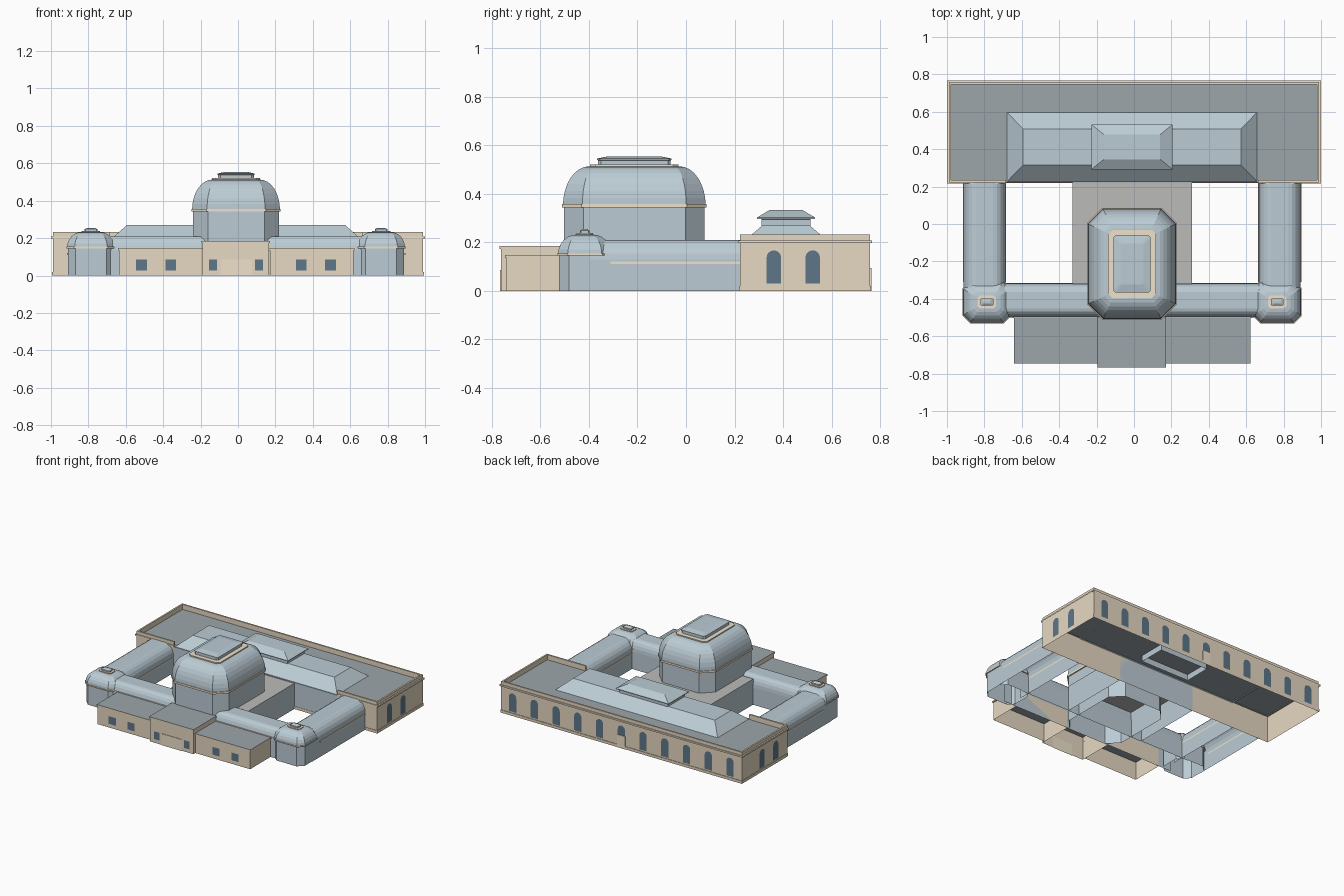
import bpy, bmesh
from math import sin, cos, pi

if "Cube" in bpy.data.objects:
    bpy.data.objects.remove(bpy.data.objects["Cube"])

CX = -0.0105  # axis of symmetry of the inner buildings


def material(name, rgb):
    m = bpy.data.materials.new(name)
    m.diffuse_color = (*rgb, 1)
    m.use_nodes = True
    m.node_tree.nodes["Principled BSDF"].inputs["Base Color"].default_value = m.diffuse_color
    return m


STONE = material("stone", (0.80, 0.69, 0.54))
TRIM = material("trim", (0.86, 0.76, 0.60))
METAL = material("blue_grey", (0.50, 0.60, 0.66))
ROOF = material("roof_grey", (0.34, 0.38, 0.41))
PAVING = material("link_roof", (0.50, 0.50, 0.49))
GLASS = material("window", (0.11, 0.18, 0.25))


def finish(name, bm, mat, top=None):
    bmesh.ops.recalc_face_normals(bm, faces=bm.faces)
    me = bpy.data.meshes.new(name)
    bm.to_mesh(me)
    bm.free()
    me.materials.append(mat)
    if top:
        me.materials.append(top)
        for p in me.polygons:
            if p.normal.z > 0.9:
                p.material_index = 1
    ob = bpy.data.objects.new(name, me)
    bpy.context.collection.objects.link(ob)
    return ob


def loft(name, cx, cy, rings, mat, top=None, cap=True):
    """Stack of rectangular rings (half x, half y, corner cut, z), open below."""
    bm = bmesh.new()
    prev = None
    for hx, hy, c, z in rings:
        if c:
            pts = [(hx, -hy + c), (hx, hy - c), (hx - c, hy), (-hx + c, hy),
                   (-hx, hy - c), (-hx, -hy + c), (-hx + c, -hy), (hx - c, -hy)]
        else:
            pts = [(hx, -hy), (hx, hy), (-hx, hy), (-hx, -hy)]
        cur = [bm.verts.new((cx + x, cy + y, z)) for x, y in pts]
        n = len(cur)
        if prev:
            for i in range(n):
                bm.faces.new((prev[i], prev[(i + 1) % n], cur[(i + 1) % n], cur[i]))
        prev = cur
    if cap:
        bm.faces.new(prev)
    return finish(name, bm, mat, top)


def box(name, x0, x1, y0, y1, z0, z1, mat, top=None):
    hx, hy = (x1 - x0) / 2, (y1 - y0) / 2
    return loft(name, (x0 + x1) / 2, (y0 + y1) / 2, [(hx, hy, 0, z0), (hx, hy, 0, z1)], mat, top)


def panel(name, outline, place, mat):
    """Flat face from a 2D outline, put in space by a function."""
    bm = bmesh.new()
    bm.faces.new([bm.verts.new(place(u, v)) for u, v in outline])
    return finish(name, bm, mat)


def gallery(name, half, place, a, b):
    """Vaulted corridor: cross-section swept from a to b, open below."""
    arc = [(half - (half - 0.045) * (1 - cos(t)), 0.13 + 0.08 * sin(t))
           for t in [i * pi / 10 for i in range(6)]]
    right = [(half, 0)] + arc
    section = right + [(-u, v) for u, v in reversed(right)]
    bm = bmesh.new()
    ends = [[bm.verts.new(place(u, s, v)) for u, v in section] for s in (a, b)]
    for i in range(len(section) - 1):
        bm.faces.new((ends[0][i], ends[0][i + 1], ends[1][i + 1], ends[1][i]))
    return finish(name, bm, METAL)


def domed_hall(name, cx, cy, hx, hy, cut, eave, inset, rise, steps):
    """Cut-corner walls, band at the eave, curved roof."""
    w = (hx - .004, hy - .004, cut)
    o = (hx + .004, hy + .004, cut)
    e = 0.006 * hx / 0.235 + 0.001
    loft(name + "_walls", cx, cy, [(*w, 0), (*w, eave)], METAL, cap=False)
    loft(name + "_eave_band", cx, cy, [(*w, eave - e), (*o, eave - e), (*o, eave + e),
                                       (hx, hy, cut, eave + e)], TRIM, cap=False)
    rings = []
    for i in range(steps + 1):
        t = i * pi / 2 / steps
        d = inset * (1 - cos(t))
        rings.append((hx - d, hy - d, cut * (1 - 0.7 * d / inset), eave + rise * sin(t)))
    loft(name + "_dome", cx, cy, rings, METAL)


# Rear main building: plinth, walls, cornice, parapets
Y0, Y1 = 0.222, 0.758
box("rear_walls", -.99, .99, Y0, Y1, 0, .195, STONE, ROOF)
YM, YH = (Y0 + Y1) / 2, (Y1 - Y0) / 2
loft("rear_plinth", 0, YM, [(.994, YH + .004, 0, 0), (.994, YH + .004, 0, .02), (.99, YH, 0, .02)],
     STONE, cap=False)
box("rear_parapet_back", -.99, .99, Y1 - .012, Y1, .19, .232, STONE)
box("rear_cornice_back", -1, 1, Y1 - .004, Y1 + .008, .197, .208, TRIM)
for s in (-1, 1):
    a, b = sorted((s * .978, s * .99))
    box("rear_parapet_side", a, b, Y0, Y1, .19, .232, STONE)
    a, b = sorted((s * .986, s * 1))
    box("rear_cornice_side", a, b, Y0 - .006, Y1 + .008, .197, .208, TRIM)
    a, b = sorted((CX + s * .673, s * .99))
    box("rear_parapet_front", a, b, Y0, Y0 + .012, .19, .232, STONE)
    box("rear_cornice_front", a, b, Y0 - .006, Y0 + .004, .197, .208, TRIM)
panel("rear_courtyard_wall", [(-.673, 0), (.673, 0), (.673, .195), (-.673, .195)],
      lambda u, v: (CX + u, Y0 - .002, v), METAL)

# Rear hipped roof with raised roof light
loft("rear_hip_roof", CX, .412, [(.673, .19, 0, .19), (.583, .097, 0, .27)], METAL)
loft("rear_roof_light", CX, .412, [(.2, .1, 0, .15), (.2, .1, 0, .295), (.217, .12, 0, .297),
                                   (.217, .12, 0, .302), (.15, .066, 0, .334)], METAL)

# Arched windows of the rear building
W, SPRING = 0.03, 0.137
arch = [(-W, .03), (W, .03)] + [(W * cos(i * pi / 8), SPRING + W * sin(i * pi / 8)) for i in range(9)]
for i in range(11):
    x = (i - 5) * 0.179
    panel("rear_arched_window", arch, lambda u, v: (x + u, Y1 + .002, v), GLASS)
box("rear_door", -.032, .032, Y1, Y1 + .006, 0, .095, TRIM)
for s in (-1, 1):
    for y in (.362, .522):
        panel("side_arched_window", arch, lambda u, v: (s * .992, y + u, v), GLASS)

# Central link between the great hall and the rear building
box("central_link", -.33, .31, -.32, Y0, 0, .19, METAL, PAVING)

# Great domed hall with lantern
HY = -.213
domed_hall("great_hall", CX, HY, .235, .294, .08, .35, .107, .163, 8)
loft("great_hall_roof_ring", CX, HY, [(.128, .182, .022, .508), (.128, .182, .022, .521),
                                      (.108, .162, .018, .521)], TRIM)
loft("great_hall_lantern", CX, HY, [(.096, .15, .012, .515), (.096, .15, .012, .538), (.1, .154, .012, .539),
                                    (.1, .154, .012, .545), (.06, .11, .008, .554)], METAL)

# Side galleries and corner pavilions
for s in (-1, 1):
    gx = CX + s * .789
    gallery("side_gallery", .113, lambda u, w, v: (gx + u, w, v), -.4, Y0)
    for k in (-1, 1):
        x = gx + k * .113
        box("side_gallery_band", x - .003, x + .003, -.31, Y0, .11, .12, TRIM)
    px, py = CX + s * .776, -.417
    domed_hall("corner_pavilion", px, py, .127, .11, .04, .15, .075, .082, 6)
    loft("pavilion_roof_ring", px, py, [(.05, .034, .012, .228), (.05, .034, .012, .238), (.04, .025, .01, .238)], TRIM)
    loft("pavilion_lantern", px, py, [(.034, .02, .005, .23), (.034, .02, .005, .248), (.02, .009, .003, .255)], METAL)

# Front gallery
gallery("front_gallery", .092, lambda u, w, v: (w, -.408 + u, v), CX - .73, CX + .73)
box("front_gallery_band", -.65, .63, -.503, -.497, .14, .15, TRIM)


# Front entrance range: two wings and a taller centre
def front_block(name, x0, x1, y0, h):
    box(name, x0, x1, y0, -.5, 0, h - .012, STONE, ROOF)
    box(name + "_cornice", x0 - .005, x1 + .005, y0 - .005, -.497, h - .012, h, STONE, ROOF)


front_block("front_wing_left", -.637, -.19, -.74, .147)
front_block("front_wing_right", .17, .618, -.74, .147)
front_block("front_centre", -.19, .167, -.763, .185)

# Front windows and door
for s in (-1, 1):
    for off, w, y in ((.505, .029, -.74), (.349, .029, -.74), (.123, .022, -.763)):
        x = CX + s * off
        panel("front_window", [(-w, .028), (w, .028), (w, .085), (-w, .085)],
              lambda u, v: (x + u, y - .002, v), GLASS)
box("front_door", CX - .083, CX + .085, -.767, -.761, 0, .085, TRIM)
